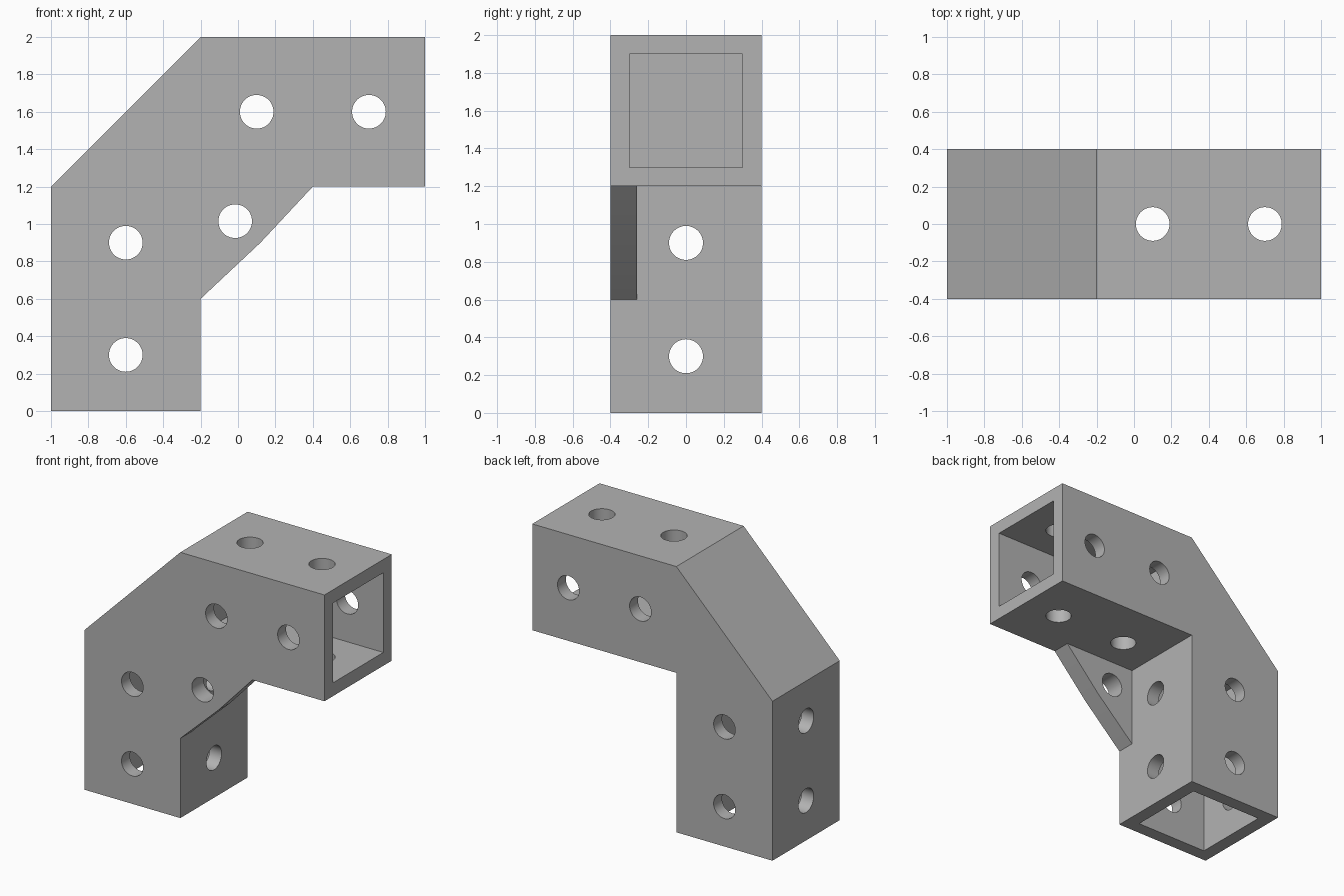
import bpy
import bmesh
from math import pi, radians
from mathutils import Matrix, Vector

cube = bpy.data.objects.get("Cube")
if cube:
    bpy.data.objects.remove(cube, do_unlink=True)

grey = bpy.data.materials.new("plain grey")
grey.use_nodes = True
colour = (0.45, 0.45, 0.45, 1)
grey.diffuse_color = colour
grey.node_tree.nodes["Principled BSDF"].inputs["Base Color"].default_value = colour


def make_object(name, bm):
    bmesh.ops.recalc_face_normals(bm, faces=bm.faces)
    mesh = bpy.data.meshes.new(name)
    bm.to_mesh(mesh)
    bm.free()
    mesh.materials.append(grey)
    obj = bpy.data.objects.new(name, mesh)
    bpy.context.collection.objects.link(obj)
    return obj


def prism(name, outline, y0, y1):
    """Extrude an x-z outline from y0 to y1."""
    bm = bmesh.new()
    face = bm.faces.new([bm.verts.new((x, y0, z)) for x, z in outline])
    extruded = bmesh.ops.extrude_face_region(bm, geom=[face])["geom"]
    bmesh.ops.translate(bm, vec=(0, y1 - y0, 0),
                        verts=[v for v in extruded if isinstance(v, bmesh.types.BMVert)])
    return make_object(name, bm)


def box(name, x0, x1, z0, z1, half_y):
    return prism(name, [(x0, z0), (x1, z0), (x1, z1), (x0, z1)], -half_y, half_y)


def drill(name, centre, axis):
    """Long cylinder through centre along an axis."""
    turn = {"x": Matrix.Rotation(pi / 2, 4, "Y"),
            "y": Matrix.Rotation(pi / 2, 4, "X"),
            "z": Matrix.Identity(4)}[axis]
    bm = bmesh.new()
    bmesh.ops.create_cone(bm, cap_ends=True, segments=48, radius1=0.09, radius2=0.09,
                          depth=1.4, matrix=Matrix.Translation(Vector(centre)) @ turn)
    return make_object(name, bm)


def combine(target, tool, operation):
    bpy.context.view_layer.objects.active = target
    mod = target.modifiers.new(operation.lower(), "BOOLEAN")
    mod.operation = operation
    mod.solver = "EXACT"
    mod.object = tool
    bpy.ops.object.modifier_apply(modifier=mod.name)
    bpy.data.objects.remove(tool, do_unlink=True)


# Elbow body with a sloped outer corner
elbow = prism("elbow_bracket", [(-1, 0), (-0.2, 0), (-0.2, 1.2), (1, 1.2),
                                (1, 2), (-0.2, 2), (-1, 1.2)], -0.4, 0.4)

# Gusset across the inner corner, flush with the front
gusset = prism("gusset", [(-0.2, 0.6), (0.12, 0.9), (0.4, 1.2), (0.4, 1.25),
                          (-0.25, 1.25), (-0.25, 0.6)], -0.4, -0.26)
combine(elbow, gusset, "UNION")

# Square sockets in both legs
combine(elbow, box("lower_socket", -0.9, -0.3, -0.1, 1.2, 0.3), "DIFFERENCE")
combine(elbow, box("upper_socket", -0.2, 1.1, 1.3, 1.9, 0.3), "DIFFERENCE")

# Screw holes through all four walls of each leg
for z in (0.3, 0.9):
    for axis in "xy":
        combine(elbow, drill("hole", (-0.6, 0, z), axis), "DIFFERENCE")
for x in (0.1, 0.7):
    for axis in "yz":
        combine(elbow, drill("hole", (x, 0, 1.6), axis), "DIFFERENCE")

# Screw hole in the gusset
combine(elbow, drill("hole", (-0.015, 0, 1.015), "y"), "DIFFERENCE")

# Smooth hole walls, sharp edges elsewhere
bpy.ops.object.select_all(action="DESELECT")
elbow.select_set(True)
bpy.context.view_layer.objects.active = elbow
bpy.ops.object.shade_smooth_by_angle(angle=radians(30))
